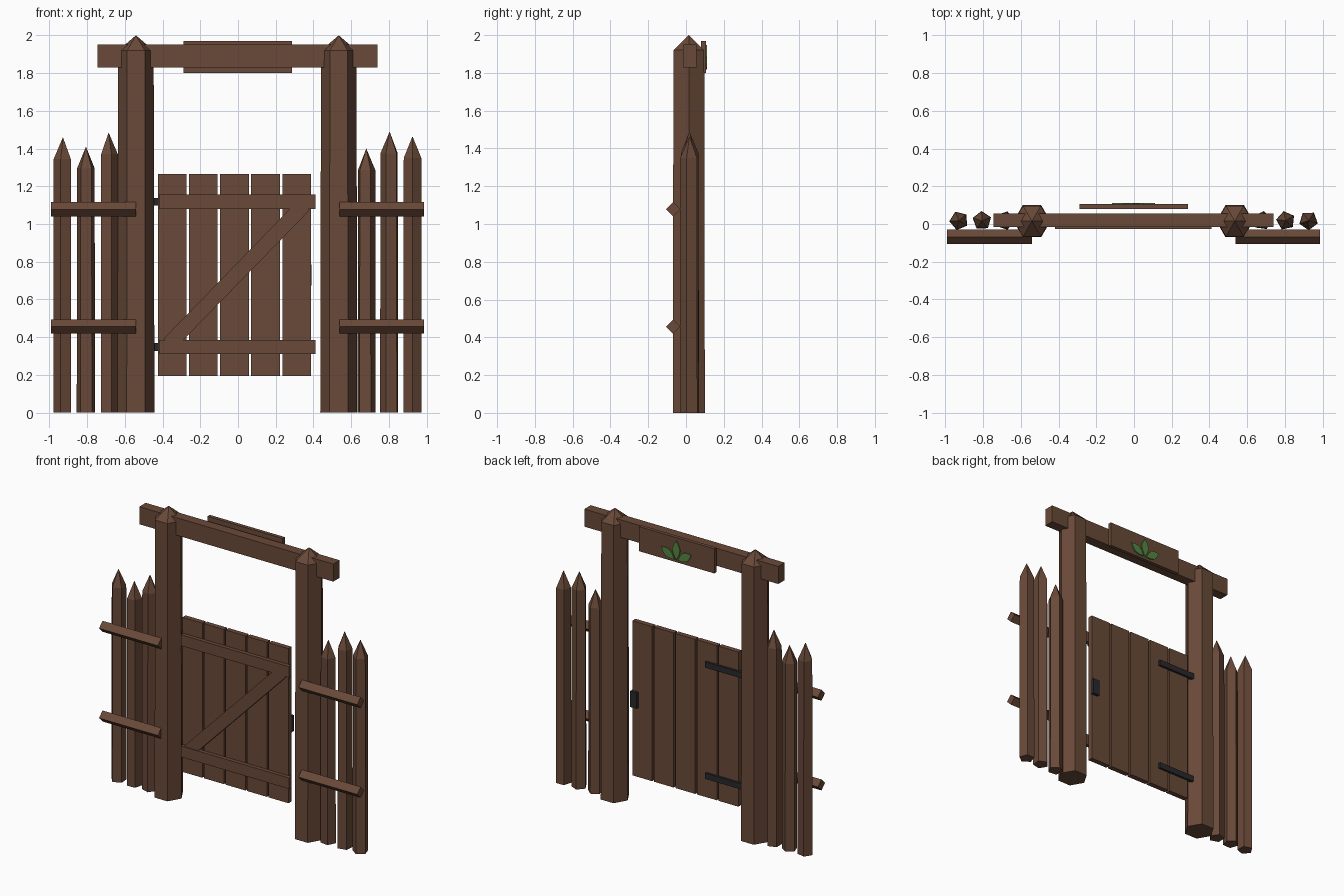
import bpy, bmesh
from math import radians, cos, sin, pi, atan2, hypot
from mathutils import Matrix, Vector

cube = bpy.data.objects.get("Cube")
if cube:
    bpy.data.objects.remove(cube, do_unlink=True)


def material(name, rgb):
    m = bpy.data.materials.new(name)
    m.use_nodes = True
    m.diffuse_color = (*rgb, 1)
    bsdf = m.node_tree.nodes["Principled BSDF"]
    bsdf.inputs["Base Color"].default_value = (*rgb, 1)
    bsdf.inputs["Roughness"].default_value = 0.9
    return m


WOOD = material("brown wood", (0.141, 0.067, 0.040))
IRON = material("dark iron", (0.022, 0.022, 0.025))
LEAF = material("leaf green", (0.090, 0.240, 0.055))


def finish(name, bm, mat):
    bmesh.ops.recalc_face_normals(bm, faces=bm.faces)
    mesh = bpy.data.meshes.new(name)
    bm.to_mesh(mesh)
    bm.free()
    mesh.materials.append(mat)
    obj = bpy.data.objects.new(name, mesh)
    bpy.context.collection.objects.link(obj)
    return obj


def box(name, x, y, z, mat=WOOD):
    """Box from (min, max) pairs along each axis."""
    bm = bmesh.new()
    bmesh.ops.create_cube(bm, size=1)
    for v in bm.verts:
        v.co = [lo + (c + 0.5) * (hi - lo) for c, (lo, hi) in zip(v.co, (x, y, z))]
    return finish(name, bm, mat)


def stake(name, x, y, sides, r_low, r_high, shoulder, tip, turn):
    """Tapered upright log with a pointed top."""
    bm = bmesh.new()
    rings = []
    for r, z in ((r_low, 0), (r_high, shoulder)):
        angles = [turn + 2 * pi * i / sides for i in range(sides)]
        rings.append([bm.verts.new((x + r * cos(a), y + r * sin(a), z)) for a in angles])
    apex = bm.verts.new((x, y, tip))
    bm.faces.new(rings[0])
    for i in range(sides):
        j = (i + 1) % sides
        bm.faces.new((rings[0][i], rings[0][j], rings[1][j], rings[1][i]))
        bm.faces.new((rings[1][i], rings[1][j], apex))
    return finish(name, bm, WOOD)


def log(name, x0, x1, y, z, sides, radius):
    """Horizontal prism along x, with a corner pointing to the front."""
    bm = bmesh.new()
    bmesh.ops.create_cone(bm, cap_ends=True, segments=sides, radius1=radius,
                          radius2=radius, depth=x1 - x0)
    for v in bm.verts:
        a = round(atan2(v.co.y, v.co.x) / (2 * pi / sides) - 0.0) * 2 * pi / sides
        v.co = ((x0 + x1) / 2 + v.co.z, y + radius * cos(a), z + radius * sin(a))
    return finish(name, bm, WOOD)


# Gate posts and the beam across them
for side, x in (("right", -0.541), ("left", 0.534)):
    stake(side + "_post", x, 0.015, 6, 0.098, 0.094, 1.92, 2.0, 0)
log("top_beam", -0.745, 0.74, 0.02, 1.89, 6, 0.07)

# Fence pickets: x, tip height, turn in degrees
pickets = [(-0.928, 1.46, 40), (-0.806, 1.41, 20), (-0.686, 1.485, 0),
           (0.68, 1.40, 10), (0.804, 1.49, 30), (0.925, 1.465, 55)]
for i, (x, tip, turn) in enumerate(pickets):
    stake(f"picket_{i + 1}", x, 0.018, 5, 0.051, 0.049, tip - 0.115, tip, radians(turn))

# Fence rails
for level, z in (("lower", 0.457), ("upper", 1.078)):
    log(level + "_right_rail", -0.99, -0.54, -0.068, z, 4, 0.038)
    log(level + "_left_rail", 0.537, 0.987, -0.068, z, 4, 0.038)

# Gate planks
for i in range(5):
    x = -0.425 + i * 0.165
    box(f"gate_plank_{i + 1}", (x, x + 0.152), (0.0, 0.035), (0.195, 1.265))

# Gate cross bars and iron hinge straps
for level, z in (("lower", 0.348), ("upper", 1.118)):
    box(level + "_gate_bar", (-0.42, 0.41), (-0.026, 0.002), (z - 0.038, z + 0.038))
    box(level + "_hinge", (-0.48, -0.18), (0.03, 0.05), (z - 0.02, z + 0.02), IRON)

# Diagonal brace
start, end = Vector((-0.365, 0, 0.365)), Vector((0.35, 0, 1.10))
span = end - start
half = span.length / 2
brace = box("diagonal_brace", (-half, half), (-0.022, 0.002), (-0.04, 0.04))
brace.data.transform(Matrix.Translation((start + end) / 2)
                     @ Matrix.Rotation(-atan2(span.z, span.x), 4, "Y"))

# Latch on the back of the gate
box("latch", (0.34, 0.39), (0.03, 0.055), (0.675, 0.785), IRON)

# Sign board with three leaves on its back
box("sign_board", (-0.29, 0.285), (0.08, 0.105), (1.80, 1.97))
outline = [(0, 0), (0.022, 0.3), (0.03, 0.55), (0.018, 0.8), (0, 1),
           (-0.018, 0.8), (-0.03, 0.55), (-0.022, 0.3)]
for name, lean, length in (("middle", 0, 0.13), ("left", 58, 0.12), ("right", -58, 0.12)):
    bm = bmesh.new()
    face = bm.faces.new([bm.verts.new((w, 0, t * length)) for w, t in outline])
    extruded = bmesh.ops.extrude_face_region(bm, geom=[face])
    for v in extruded["geom"]:
        if isinstance(v, bmesh.types.BMVert):
            v.co.y += 0.009
    offset = 0.012 * (lean > 0) - 0.012 * (lean < 0)
    bm.transform(Matrix.Translation((offset - 0.002, 0.103, 1.818))
                 @ Matrix.Rotation(radians(lean), 4, "Y"))
    finish(name + "_leaf", bm, LEAF)
